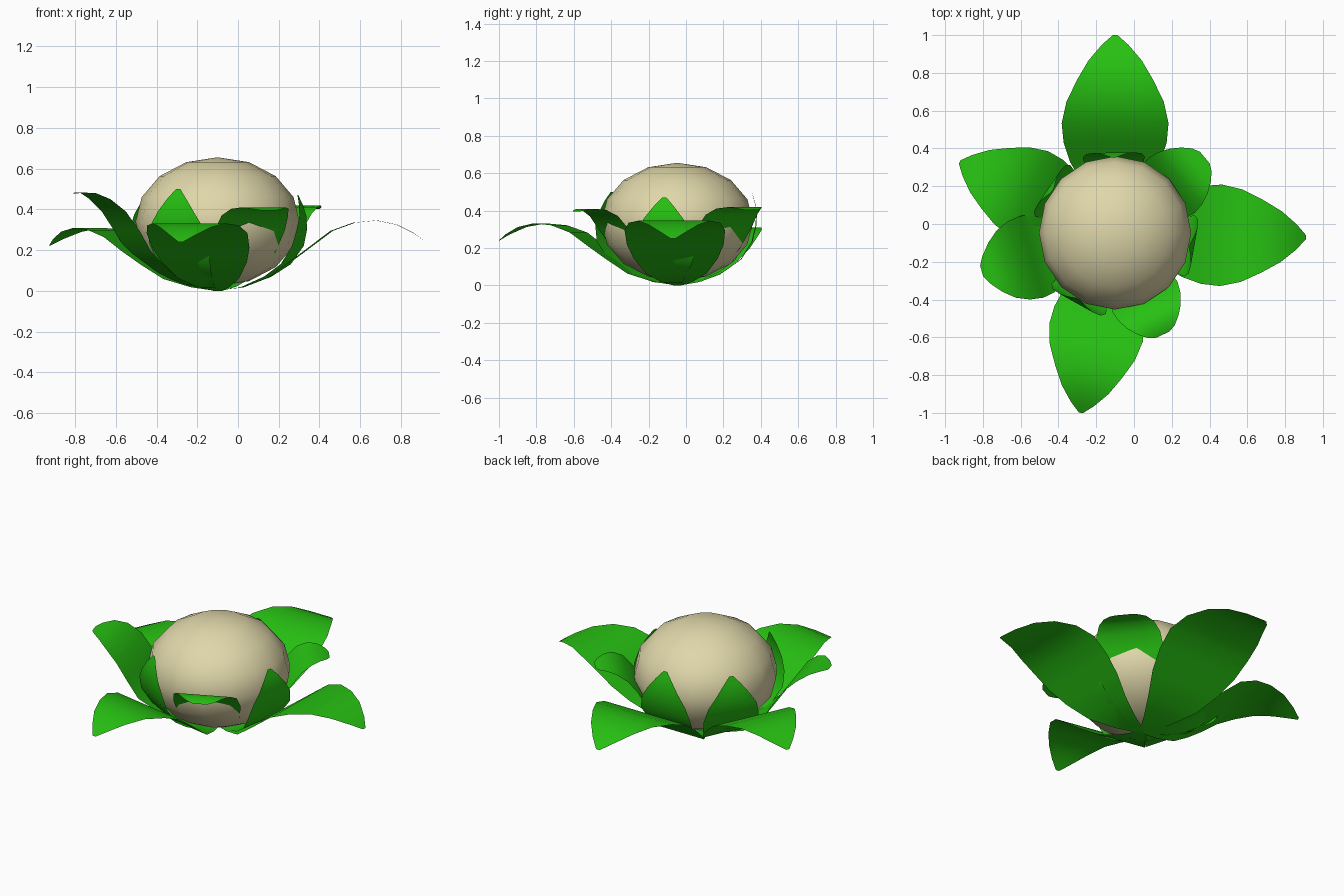
import bpy, bmesh, math
from mathutils import Vector

if "Cube" in bpy.data.objects:
    bpy.data.objects.remove(bpy.data.objects["Cube"])

CENTRE = Vector((-0.10, -0.047, 0.0))


def material(name, rgb):
    m = bpy.data.materials.new(name)
    m.diffuse_color = (*rgb, 1.0)
    m.use_nodes = True
    m.node_tree.nodes["Principled BSDF"].inputs["Base Color"].default_value = m.diffuse_color
    return m


cream = material("cream", (0.74, 0.68, 0.40))
green = material("leaf green", (0.020, 0.53, 0.006))

# Leaf outlines: (distance from the centre, height, half width)
LONG = [(0, 0, .02), (.12, .02, .09), (.25, .065, .17), (.36, .145, .235), (.46, .22, .27),
        (.56, .295, .28), (.67, .335, .255), (.78, .346, .20), (.88, .325, .14),
        (.96, .285, .07), (1.01, .25, .012)]
RAISED = [(0, .005, .02), (.15, .03, .09), (.28, .09, .165), (.40, .19, .215), (.46, .29, .225),
          (.53, .39, .215), (.60, .45, .185), (.66, .48, .135), (.71, .483, .075), (.735, .477, .03)]
SHORT = [(0, .03, .02), (.12, .06, .08), (.22, .11, .135), (.31, .19, .175), (.39, .30, .19),
         (.45, .37, .18), (.51, .403, .155), (.56, .41, .12), (.60, .402, .08), (.62, .395, .04)]
HUGGING = [(0, .003, .01), (.12, .018, .05), (.25, .075, .105), (.34, .14, .145), (.40, .235, .165),
           (.42, .32, .145), (.425, .39, .10), (.415, .45, .055), (.40, .50, .012)]


def leaf(name, outline, azimuth, r_scale=1.0, z_scale=1.0, w_scale=1.0):
    """Thin leaf blade bent along its outline, four strips wide."""
    a = math.radians(azimuth)
    out = Vector((math.cos(a), math.sin(a), 0))
    side = Vector((-math.sin(a), math.cos(a), 0))
    bm = bmesh.new()
    rows = []
    for r, z, w in outline:
        mid = CENTRE + out * r * r_scale + Vector((0, 0, z * z_scale))
        rows.append([bm.verts.new(mid + side * w * w_scale * k / 2) for k in range(-2, 3)])
    for p, q in zip(rows, rows[1:]):
        for j in range(4):
            bm.faces.new((p[j], q[j], q[j + 1], p[j + 1])).smooth = True
    mesh = bpy.data.meshes.new(name)
    bm.to_mesh(mesh)
    bm.free()
    mesh.materials.append(green)
    ob = bpy.data.objects.new(name, mesh)
    bpy.context.collection.objects.link(ob)


# Squashed round bud in the middle
bpy.ops.mesh.primitive_uv_sphere_add(segments=16, ring_count=8, radius=1,
                                     location=CENTRE + Vector((0, 0, 0.34)))
bud = bpy.context.object
bud.name = "bud"
bud.scale = (0.403, 0.406, 0.316)
bud.data.materials.append(cream)
bpy.ops.object.shade_smooth()

# Long spreading leaves with drooping tips
for i, (az, s, w) in enumerate([(-1.3, 1.0, .96), (90, 1.037, 1.01),
                                (-100.8, .96, .90), (155.5, .895, .88)]):
    leaf(f"long_leaf_{i + 1}", LONG, az, s, s, w)

# Raised leaf on the left
leaf("raised_leaf", RAISED, 196)

# Short leaves breaking out of the bud
leaf("short_leaf_back", SHORT, 40, 1.0, 1.02)
leaf("short_leaf_front", SHORT, -65, .96, 1.0)

# Upright leaves hugging the bud
for i, (az, zs) in enumerate([(-10, .94), (91, .99), (146, .97), (-119, 1.0)]):
    leaf(f"hugging_leaf_{i + 1}", HUGGING, az, 1.0, zs)
